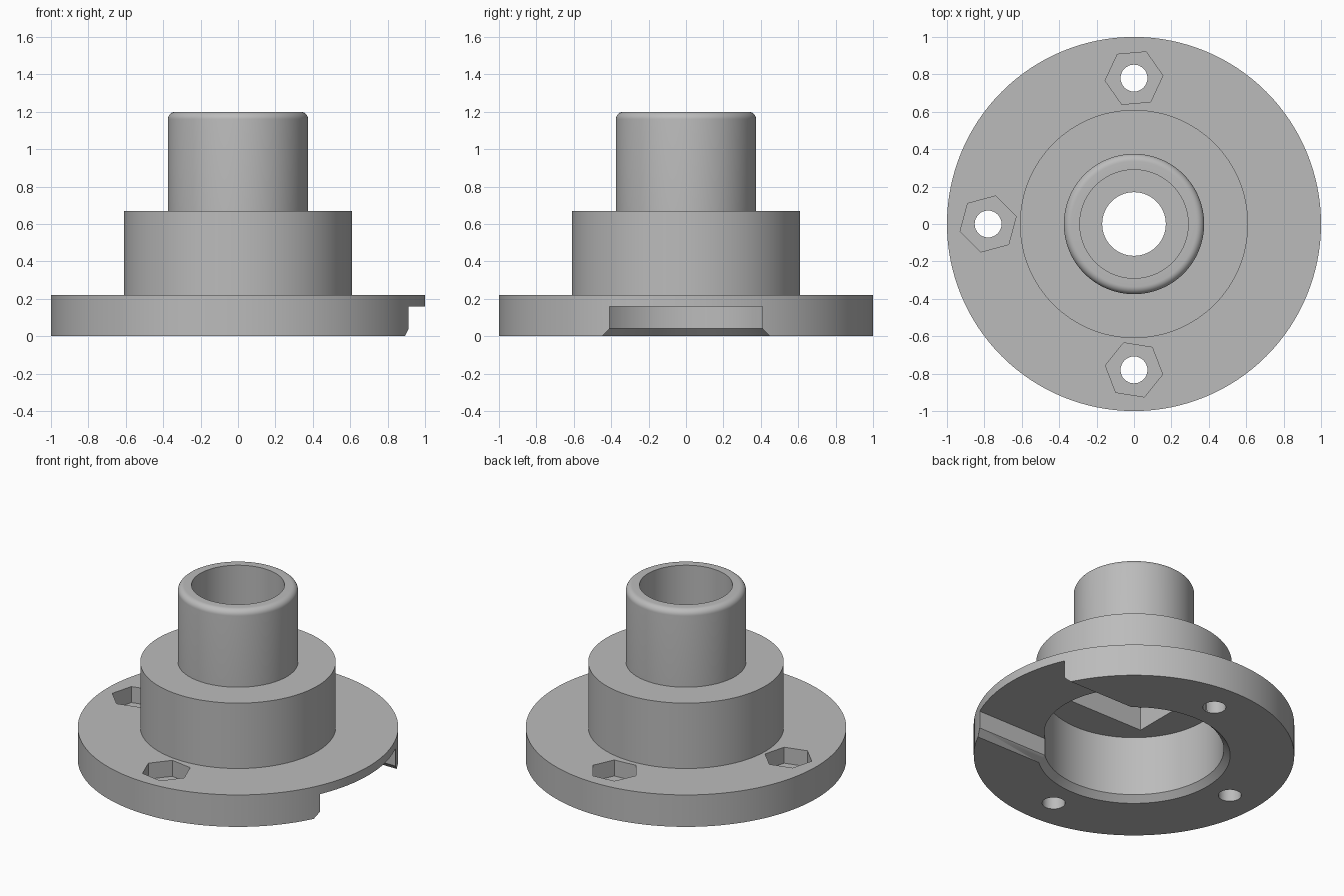
import bpy, bmesh, math
from mathutils import Matrix

old = bpy.data.objects.get("Cube")
if old:
    bpy.data.objects.remove(old, do_unlink=True)

grey = bpy.data.materials.new("plain grey")
grey.use_nodes = True
colour = (0.5, 0.5, 0.5, 1)
grey.diffuse_color = colour
grey.node_tree.nodes["Principled BSDF"].inputs["Base Color"].default_value = colour


def make_object(name, bm):
    bmesh.ops.recalc_face_normals(bm, faces=bm.faces)
    mesh = bpy.data.meshes.new(name)
    bm.to_mesh(mesh)
    bm.free()
    mesh.materials.append(grey)
    obj = bpy.data.objects.new(name, mesh)
    bpy.context.collection.objects.link(obj)
    return obj


def lathe(name, profile, steps=128):
    """Turn a closed (radius, height) profile around the z axis."""
    bm = bmesh.new()
    rings = []
    for i in range(steps):
        a = math.tau * i / steps
        rings.append([bm.verts.new((r * math.cos(a), r * math.sin(a), z)) for r, z in profile])
    n = len(profile)
    for i in range(steps):
        here, there = rings[i], rings[(i + 1) % steps]
        for j in range(n):
            k = (j + 1) % n
            bm.faces.new((here[j], there[j], there[k], here[k]))
    return make_object(name, bm)


def prism(name, sides, radius, centre, low, high, turn=0):
    bm = bmesh.new()
    ring = [math.radians(turn) + math.tau * i / sides for i in range(sides)]
    base = bm.faces.new([bm.verts.new((centre[0] + radius * math.cos(a),
                                       centre[1] + radius * math.sin(a), low)) for a in ring])
    extrude(bm, base, (0, 0, high - low))
    return make_object(name, bm)


def extrude(bm, face, offset):
    new = bmesh.ops.extrude_face_region(bm, geom=[face], use_keep_orig=True)["geom"]
    bmesh.ops.translate(bm, vec=offset, verts=[v for v in new if isinstance(v, bmesh.types.BMVert)])


def cut(body, cutter):
    mod = body.modifiers.new("cut", "BOOLEAN")
    mod.operation = "DIFFERENCE"
    mod.solver = "EXACT"
    mod.object = cutter
    bpy.context.view_layer.objects.active = body
    bpy.ops.object.modifier_apply(modifier=mod.name)
    bpy.data.objects.remove(cutter, do_unlink=True)


# Turned body: underside cavity, flange, hub, tube with rounded rim, bore
rim = 0.04
fillet = [(0.375 - rim + rim * math.cos(a), 1.2 - rim + rim * math.sin(a))
          for a in (math.pi / 2 * i / 8 for i in range(9))]
profile = [(0.17, 0.45), (0.56, 0.45), (0.56, 0.04), (0.6, 0), (1, 0), (1, 0.22),
           (0.61, 0.22), (0.61, 0.67), (0.375, 0.67)] + fillet + [(0.29, 1.2), (0.29, 0.75), (0.17, 0.75)]
body = lathe("flanged_hub", profile)

# Bolt holes with hexagonal nut pockets
for x, y, turn in ((0, 0.78, 5), (-0.78, 0, 15), (0, -0.78, -9)):
    cut(body, prism("bolt_hole", 32, 0.072, (x, y), -0.1, 0.4))
    cut(body, prism("nut_pocket", 6, 0.155, (x, y), 0.11, 0.4, turn))

# Square pocket in the cavity ceiling
cut(body, prism("square_pocket", 4, 0.467, (0, 0), 0.3, 0.61, 45))

# Side slot with flared lower edges
bm = bmesh.new()
half = [(0.51, -0.06), (0.41, 0.04), (0.41, 0.16)]
outline = half + [(-y, z) for y, z in reversed(half)]
face = bm.faces.new([bm.verts.new((0.2, y, z)) for y, z in outline])
extrude(bm, face, (1, 0, 0))
cut(body, make_object("side_slot", bm))

# Smooth round walls, crisp edges
bpy.ops.object.select_all(action="DESELECT")
body.select_set(True)
bpy.context.view_layer.objects.active = body
bpy.ops.object.shade_smooth_by_angle(angle=math.radians(30))
